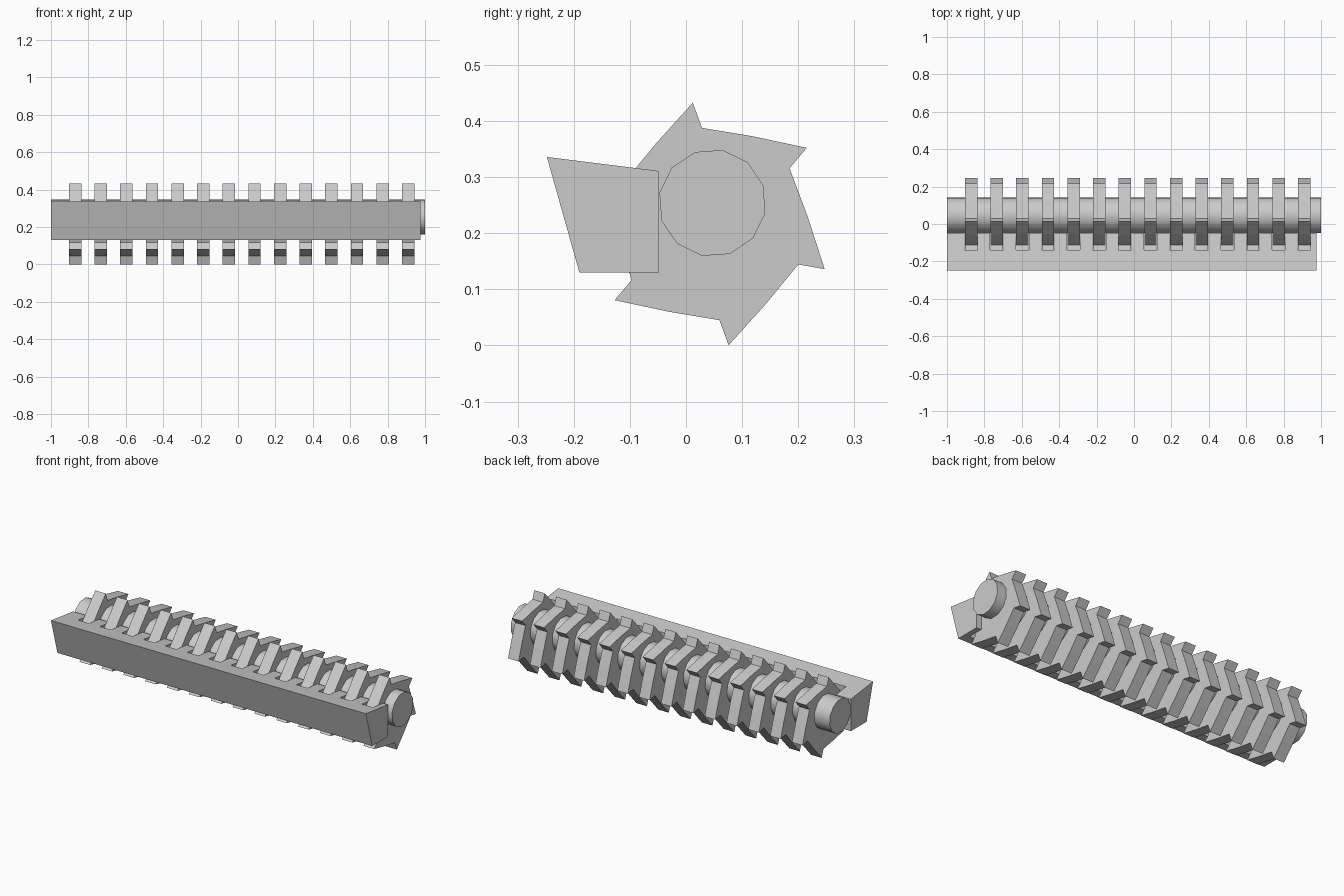
import bpy, bmesh
from math import cos, sin, radians

if "Cube" in bpy.data.objects:
    bpy.data.objects.remove(bpy.data.objects["Cube"])


def prism(name, profile, x0, x1):
    """Extrude a (y, z) outline along x from x0 to x1."""
    bm = bmesh.new()
    face = bm.faces.new([bm.verts.new((x0, y, z)) for y, z in profile])
    out = bmesh.ops.extrude_face_region(bm, geom=[face])
    moved = [v for v in out["geom"] if isinstance(v, bmesh.types.BMVert)]
    bmesh.ops.translate(bm, verts=moved, vec=(x1 - x0, 0, 0))
    bmesh.ops.recalc_face_normals(bm, faces=bm.faces)
    mesh = bpy.data.meshes.new(name)
    bm.to_mesh(mesh)
    bm.free()
    obj = bpy.data.objects.new(name, mesh)
    bpy.context.collection.objects.link(obj)
    return obj


def polar(cy, cz, r, deg):
    return cy + r * cos(radians(deg)), cz + r * sin(radians(deg))


def repeat(obj, count, step):
    mod = obj.modifiers.new("row", "ARRAY")
    mod.count = count
    mod.use_relative_offset = False
    mod.use_constant_offset = True
    mod.constant_offset_displace = (step, 0, 0)


COUNT, STEP, FIRST = 14, 0.137, -0.871

# Round shaft, twelve sides, smooth
shaft = prism("shaft", [polar(0.047, 0.254, 0.096, 19 + 30 * i) for i in range(12)], -1, 1)
bpy.context.view_layer.objects.active = shaft
shaft.select_set(True)
bpy.ops.object.shade_smooth_by_angle(angle=radians(40))

# Row of six-toothed cutting discs
outline = []
for k in range(6):
    a = 60 * k
    outline += [polar(0.044, 0.2165, r, a + d)
                for r, d in ((0.1735, 4.2), (0.172, 35.2), (0.2185, 38.4))]
discs = prism("toothed_discs", outline, FIRST - 0.033, FIRST + 0.033)
repeat(discs, COUNT, STEP)

# Front bar with a slot for each disc
bar = prism("slotted_bar", [(-0.248, 0.336), (-0.049, 0.311), (-0.049, 0.13), (-0.19, 0.13)], -1, 0.975)
slots = prism("slot_cutter", [(-0.14, 0.05), (0.05, 0.05), (0.05, 0.4), (-0.14, 0.4)],
              FIRST - 0.035, FIRST + 0.035)
repeat(slots, COUNT, STEP)
slots.hide_render = True
slots.display_type = "WIRE"
cut = bar.modifiers.new("slots", "BOOLEAN")
cut.operation = "DIFFERENCE"
cut.solver = "EXACT"
cut.object = slots
